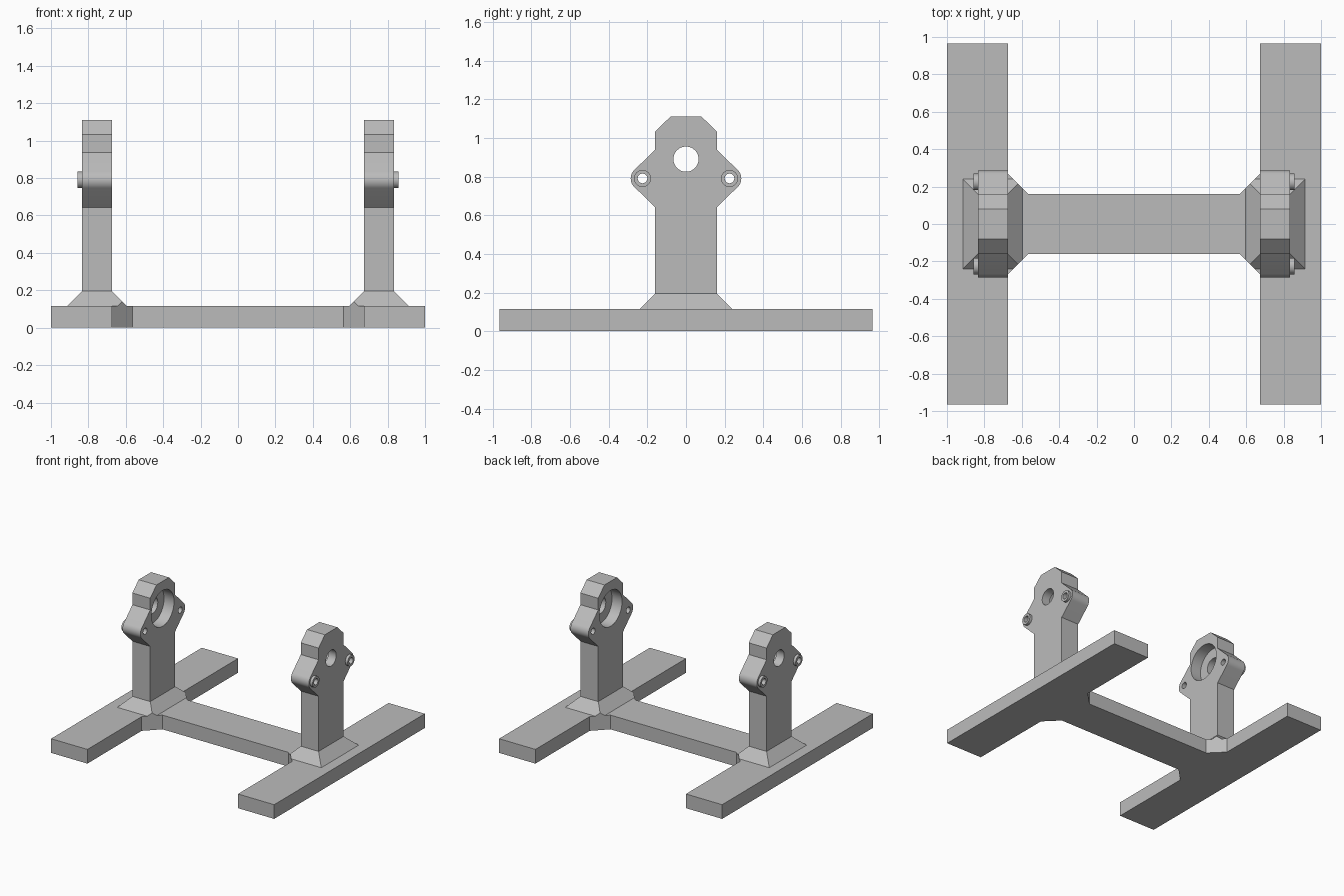
import bpy, bmesh
from math import radians, sin, cos, pi
from mathutils import Matrix, Vector

cube = bpy.data.objects.get("Cube")
if cube:
    bpy.data.objects.remove(cube, do_unlink=True)

GREY = (0.5, 0.5, 0.5, 1.0)
grey = bpy.data.materials.new("plain grey")
grey.use_nodes = True
grey.diffuse_color = GREY
grey.node_tree.nodes["Principled BSDF"].inputs["Base Color"].default_value = GREY

BASE_TOP, SKIRT_TOP = 0.115, 0.195
INNER, OUTER, HALF = 0.675, 0.835, 0.16      # post faces in x, half width in y
LUG_Y, LUG_Z, LUG_R = 0.225, 0.79, 0.061
AXLE_Z = 0.89


def make(name, bm):
    bmesh.ops.recalc_face_normals(bm, faces=bm.faces)
    mesh = bpy.data.meshes.new(name)
    bm.to_mesh(mesh)
    bm.free()
    mesh.materials.append(grey)
    ob = bpy.data.objects.new(name, mesh)
    bpy.context.collection.objects.link(ob)
    return ob


def prism(name, points, depth):
    """Extrude a closed outline along a vector."""
    bm = bmesh.new()
    face = bm.faces.new([bm.verts.new(p) for p in points])
    new = bmesh.ops.extrude_face_region(bm, geom=[face])["geom"]
    bmesh.ops.translate(bm, vec=depth, verts=[v for v in new if isinstance(v, bmesh.types.BMVert)])
    return make(name, bm)


def cylinder(name, x0, x1, y, z, r, segments=48):
    """Cylinder lying along x."""
    ring = [(x0, y + r * cos(2 * pi * i / segments), z + r * sin(2 * pi * i / segments))
            for i in range(segments)]
    return prism(name, ring, (x1 - x0, 0, 0))


def select(ob):
    bpy.ops.object.select_all(action='DESELECT')
    ob.select_set(True)
    bpy.context.view_layer.objects.active = ob


def drill(ob, *hole):
    cutter = cylinder("cutter", *hole)
    cutter.hide_render = True
    mod = ob.modifiers.new("hole", 'BOOLEAN')
    mod.operation, mod.solver, mod.object = 'DIFFERENCE', 'EXACT', cutter
    select(ob)
    bpy.ops.object.modifier_apply(modifier=mod.name)
    bpy.data.objects.remove(cutter, do_unlink=True)


def mirror(ob, smooth=True):
    """Copy the part to the other side and finish its shading."""
    mod = ob.modifiers.new("mirror", 'MIRROR')
    mod.use_mirror_merge = False
    select(ob)
    bpy.ops.object.modifier_apply(modifier=mod.name)
    if smooth:
        bpy.ops.object.shade_smooth_by_angle(angle=radians(30))


# H-shaped base with chamfered inside corners
quarter = [(0.565, HALF), (INNER, 0.27), (INNER, 0.965), (1, 0.965)]
half = quarter + [(x, -y) for x, y in reversed(quarter)]
outline = half + [(-x, -y) for x, y in half]
prism("base_frame", [(x, y, 0) for x, y in outline], (0, 0, BASE_TOP))

# sloping skirt round the foot of each post, trimmed to the base chamfers
bm = bmesh.new()
flare = SKIRT_TOP - BASE_TOP
bmesh.ops.create_cube(bm, size=1)
for v in bm.verts:
    grow = flare if v.co.z < 0 else 0
    x = OUTER + grow if v.co.x > 0 else INNER - grow
    y = (HALF + grow) * (1 if v.co.y > 0 else -1)
    v.co = (x, y, BASE_TOP if v.co.z < 0 else SKIRT_TOP)
for side in (1, -1):
    cut = bmesh.ops.bisect_plane(
        bm, geom=bm.verts[:] + bm.edges[:] + bm.faces[:], plane_co=(0.565, side * HALF, 0),
        plane_no=(-1, side, 0), clear_outer=True)["geom_cut"]
    bmesh.ops.contextual_create(bm, geom=[e for e in cut if isinstance(e, bmesh.types.BMEdge)])
mirror(make("post_skirts", bm), smooth=False)

# posts with rounded side lugs and a chamfered head
arc = [radians(-45 + 90 * i / 12) for i in range(13)]
side = [(HALF, SKIRT_TOP), (HALF, 0.642)]
side += [(LUG_Y + LUG_R * cos(a), LUG_Z + LUG_R * sin(a)) for a in arc]
side += [(HALF, 0.938), (HALF, 1.033), (0.08, 1.11)]
profile = side + [(-y, z) for y, z in reversed(side)]
posts = prism("bearing_posts", [(INNER, y, z) for y, z in profile], (OUTER - INNER, 0, 0))

# axle hole, bearing pocket on the inner face, and lug holes
drill(posts, INNER - 0.1, OUTER + 0.1, 0, AXLE_Z, 0.065)
drill(posts, INNER - 0.1, INNER + 0.09, 0, AXLE_Z, 0.145)
for s in (1, -1):
    drill(posts, INNER - 0.1, OUTER + 0.1, s * LUG_Y, LUG_Z, 0.025, 24)
mirror(posts)

# raised collars on the outer face of each lug
for s, label in ((1, "back"), (-1, "front")):
    collar = cylinder(label + "_lug_collars", OUTER, OUTER + 0.022, s * LUG_Y, LUG_Z, 0.044, 32)
    drill(collar, OUTER - 0.1, OUTER + 0.1, s * LUG_Y, LUG_Z, 0.025, 24)
    mirror(collar)
